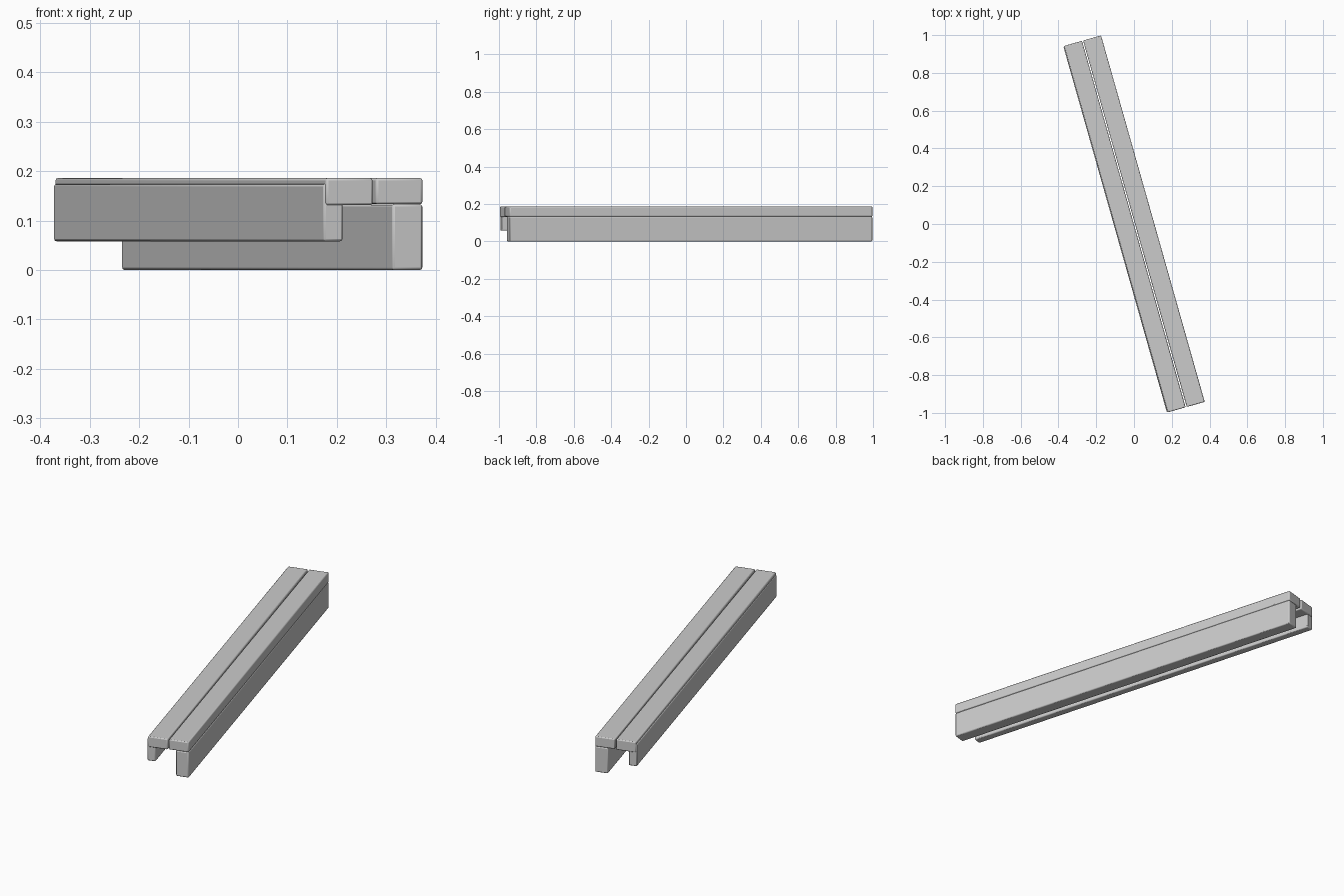
import bpy
import math
from mathutils import Matrix

cube = bpy.data.objects.get("Cube")
if cube:
    bpy.data.objects.remove(cube, do_unlink=True)

grey = bpy.data.materials.new("light_grey")
grey.use_nodes = True
colour = (0.6, 0.6, 0.6, 1)
grey.diffuse_color = colour
grey.node_tree.nodes["Principled BSDF"].inputs["Base Color"].default_value = colour

ANGLE = math.radians(15.8)  # the whole beam lies turned about z
HALF = 1.008                # half length of the planks


def beam(name, across, height, half_length, bevel=0.005):
    """Long bevelled plank between two cross positions and two heights."""
    bpy.ops.mesh.primitive_cube_add(size=1)
    ob = bpy.context.object
    ob.name = name
    (a, b), (low, high) = across, height
    size = Matrix.Diagonal((b - a, 2 * half_length, high - low, 1))
    place = Matrix.Translation(((a + b) / 2, 0, (low + high) / 2))
    ob.data.transform(Matrix.Rotation(ANGLE, 4, "Z") @ place @ size)
    ob.data.materials.append(grey)
    mod = ob.modifiers.new("soft_edges", "BEVEL")
    mod.width = bevel
    mod.segments = 2
    bpy.ops.object.shade_smooth_by_angle(angle=math.radians(40))
    return ob


# Top planks, with a narrow groove between them
beam("left_top_plank", (0.005, 0.104), (0.133, 0.186), HALF)
beam("right_top_plank", (-0.1, -0.001), (0.131, 0.186), HALF)

# Tall board under the left plank, shallow board lapping the right plank
beam("left_side_board", (0.04, 0.104), (0, 0.133), HALF - 0.001)
beam("right_side_board", (-0.104, -0.063), (0.058, 0.174), HALF - 0.004)
